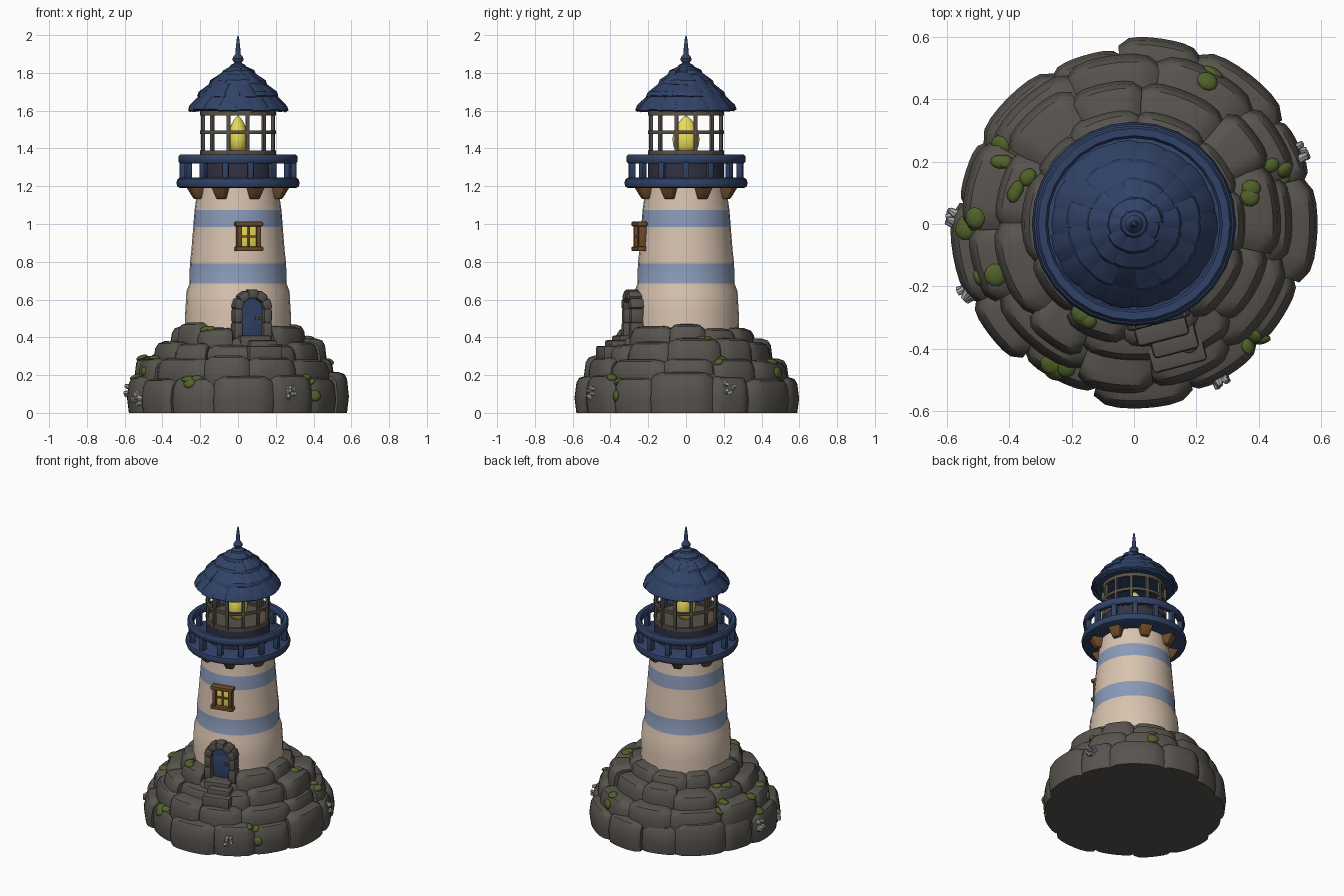
import bpy, bmesh, math, random
from mathutils import Matrix, Vector
from mathutils.bvhtree import BVHTree

if "Cube" in bpy.data.objects:
    bpy.data.objects.remove(bpy.data.objects["Cube"])

random.seed(7)
U = random.uniform
TAU = math.tau


def mat(name, r, g, b):
    m = bpy.data.materials.new(name)
    m.diffuse_color = (r, g, b, 1)
    m.use_nodes = True
    m.node_tree.nodes["Principled BSDF"].inputs["Base Color"].default_value = m.diffuse_color
    return m


ROCK = mat("dark rock", 0.097, 0.088, 0.077)
CREAM = mat("cream plaster", 0.69, 0.55, 0.43)
STRIPE = mat("pale blue stripe", 0.25, 0.32, 0.48)
NAVY = mat("navy blue", 0.03, 0.055, 0.135)
DARK = mat("dark slate", 0.032, 0.032, 0.055)
WOOD = mat("brown wood", 0.16, 0.07, 0.022)
GLOW = mat("lamp yellow", 0.85, 0.75, 0.10)
MOSS = mat("moss green", 0.08, 0.12, 0.022)
METAL = mat("lantern metal", 0.10, 0.085, 0.065)
SHELL = mat("barnacle grey", 0.38, 0.38, 0.40)


def finish(name, bm, *mats, angle=40, rule=None):
    """Turn a bmesh into a named object, smooth but with sharp edges kept."""
    bmesh.ops.recalc_face_normals(bm, faces=bm.faces[:])
    if rule:
        for f in bm.faces:
            f.material_index = rule(f.calc_center_median())
    me = bpy.data.meshes.new(name)
    bm.to_mesh(me)
    bm.free()
    for m in mats:
        me.materials.append(m)
    me.shade_smooth()
    me.set_sharp_from_angle(angle=math.radians(angle))
    ob = bpy.data.objects.new(name, me)
    bpy.context.collection.objects.link(ob)


def sweep(bm, sec, a0=0.0, a1=TAU, k=24, shrink=0.0, drop=0.0, loop=True):
    """Sweep an (r, z) section round z; angle 0 is the front. Ends can be pulled in."""
    full = a1 - a0 > TAU - 1e-4
    rows = []
    for i in range(k + 1):
        t = i / k
        e = abs(2 * t - 1) ** 6
        a = a0 + (a1 - a0) * t
        rows.append([bm.verts.new((r * (1 - shrink * e) * math.sin(a), -r * (1 - shrink * e) * math.cos(a),
                                   z - (drop * e if z > 0.05 else 0))) for r, z in sec])
    n = len(sec)
    for p, q in zip(rows, rows[1:]):
        for j in range(n if loop else n - 1):
            bm.faces.new((p[j], p[(j + 1) % n], q[(j + 1) % n], q[j]))
    if full:
        bmesh.ops.remove_doubles(bm, verts=[v for r in rows for v in r], dist=1e-5)
    else:
        bm.faces.new(rows[0])
        bm.faces.new(rows[-1][::-1])


def lathe(name, sec, m, k=24, loop=False, angle=40):
    bm = bmesh.new()
    sweep(bm, sec, k=k, loop=loop)
    finish(name, bm, m, angle=angle)


def box(bm, loc, size, a=0.0, tilt=0.0, bevel=0.006, taper=1.0):
    """Bevelled box in a frame turned by a round z (local -y points outward)."""
    vs = bmesh.ops.create_cube(bm, size=1)["verts"]
    for v in vs:
        if v.co.z < 0:
            v.co.x *= taper
            v.co.y = 0.5 - (0.5 - v.co.y) * taper
    M = (Matrix.Rotation(a, 4, 'Z') @ Matrix.Translation(loc) @ Matrix.Rotation(tilt, 4, 'Y')
         @ Matrix.Diagonal((*size, 1)))
    bmesh.ops.transform(bm, matrix=M, verts=vs)
    es = list({e for v in vs for e in v.link_edges})
    bmesh.ops.bevel(bm, geom=es, offset=bevel, segments=2, affect='EDGES', profile=0.5)


# rock base: four stepped rings of rounded stones round a solid core, lower by the door
DOOR = math.radians(14.5)
bm = bmesh.new()
sweep(bm, [(0, 0), (0.5, 0), (0.5, 0.15), (0.44, 0.24), (0.38, 0.33), (0.32, 0.39), (0, 0.40)], k=20, loop=False)
for n, rad, top, low in ((13, 0.585, 0.2, 0.0), (11, 0.538, 0.285, 0.12), (11, 0.472, 0.38, 0.2), (10, 0.385, 0.465, 0.3)):
    edges = [(i + U(-0.2, 0.2)) / n * TAU for i in range(n)]
    off = DOOR - TAU / n / 2 if top > 0.4 else U(0, 1)
    for i in range(n):
        a0, a1 = edges[i] + off, (edges[i + 1] if i < n - 1 else edges[0] + TAU) + off
        r, z = rad + U(-0.03, 0.022), top + U(-0.022, 0.018)
        if math.cos((a0 + a1) / 2 - DOOR) > 0.9 and top > 0.3:
            z = min(z, top - 0.065 if top > 0.4 else top - 0.02)
        inner = rad - 0.22
        sec = [(inner, low), (r - 0.01, low), (r, low + (z - low) * 0.4), (r - 0.01, z - 0.035),
               (r - 0.025, z - 0.01), (r - 0.055, z), (inner, z + 0.006)]
        sweep(bm, sec, a0 - 0.012, a1 + 0.012, 8, 0.045, 0.018)
bmesh.ops.recalc_face_normals(bm, faces=bm.faces[:])
tree = BVHTree.FromBMesh(bm)
finish("rock_base", bm, ROCK, angle=38)

# steps up to the door
bm = bmesh.new()
for x, r, z, w in ((0, 0.335, 0.365, 0.17), (0.03, 0.385, 0.34, 0.15), (0.03, 0.43, 0.31, 0.18)):
    box(bm, (x, -r, z), (w, 0.10, 0.09), DOOR, bevel=0.012)
finish("stone_steps", bm, ROCK)

# moss patches and barnacles sitting on the rocks
bm = bmesh.new()
for x, y in ((-.36, .12), (-.43, .22), (-.44, .40), (-.53, 0), (-.47, -.16), (-.24, -.46), (-.16, -.31),
             (.19, -.40), (.38, -.38), (.38, .09), (.47, .17), (.25, .47)):
    for j in range(3):
        p, nrm, _, _ = tree.ray_cast(Vector((x + U(-.03, .03), y + U(-.03, .03), 1)), Vector((0, 0, -1)))
        if p:
            s = U(0.024, 0.038)
            M = (Matrix.Translation(p) @ nrm.to_track_quat('Z', 'Y').to_matrix().to_4x4()
                 @ Matrix.Diagonal((s, s * U(.7, 1), 0.014, 1)))
            bmesh.ops.create_icosphere(bm, subdivisions=2, radius=1, matrix=M)
finish("moss", bm, MOSS)
bm = bmesh.new()
for deg, z in ((30, .10), (-67, .08), (114, .13), (-92, .11)):
    for j in range(6):
        a = math.radians(deg) + U(-.05, .05)
        d = Vector((math.sin(a), -math.cos(a), 0))
        p, nrm, _, _ = tree.ray_cast(d * 2 + Vector((0, 0, z + U(-.03, .03))), -d)
        if p:
            tip = (nrm + d + Vector((U(-.7, .7), U(-.7, .7), U(-.5, .8)))).normalized()
            M = Matrix.Translation(p) @ tip.to_track_quat('Z', 'Y').to_matrix().to_4x4()
            bmesh.ops.create_cone(bm, cap_ends=True, segments=7, radius1=U(.015, .021), radius2=.009, depth=.045, matrix=M)
finish("barnacles", bm, SHELL)

# tower with two painted stripes
bm = bmesh.new()
sweep(bm, [(0, .38), (.283, .38), (.28, .52), (.273, .645), (.257, .685), (.255, .79), (.247, .86), (.237, .985),
           (.23, 1.075), (.222, 1.13), (.217, 1.2), (0, 1.2)], k=28, loop=False)
finish("tower", bm, CREAM, STRIPE,
       rule=lambda c: int(.69 < c.z < .79 or .99 < c.z < 1.07))

# arched stone doorway and door
bm = bmesh.new()
for s in (-1, 1):
    box(bm, (s * .08, -.29, .435), (.05, .08, .09), DOOR, bevel=.012)
    box(bm, (s * .08, -.29, .515), (.046, .075, .078), DOOR, bevel=.012)
for i in range(5):
    t = math.radians(18 + 36 * i)
    box(bm, (.08 * math.cos(t), -.29, .55 + .08 * math.sin(t)), (.048, .08, .056), DOOR, -t, .011)
finish("door_arch", bm, ROCK)
bm = bmesh.new()
box(bm, (0, -.278, .47), (.13, .02, .16), DOOR, bevel=.002)
bmesh.ops.create_cone(bm, cap_ends=True, segments=20, radius1=.065, radius2=.065, depth=.02,
                      matrix=Matrix.Rotation(DOOR, 4, 'Z') @ Matrix.Translation((0, -.278, .55)) @ Matrix.Rotation(math.pi / 2, 4, 'X'))
finish("door", bm, NAVY)
bm = bmesh.new()
box(bm, (.03, -.292, .50), (.022, .014, .016), DOOR, bevel=.003)
finish("door_handle", bm, WOOD)

# window
WIN = math.radians(13)
bm = bmesh.new()
for z in (.868, 1.0):
    box(bm, (0, -.253, z), (.148, .055, .024), WIN)
for x in (-.052, .052):
    box(bm, (x, -.25, .934), (.025, .045, .125), WIN)
box(bm, (0, -.252, .934), (.012, .022, .12), WIN, bevel=.002)
box(bm, (0, -.252, .934), (.1, .022, .012), WIN, bevel=.002)
finish("window_frame", bm, WOOD)
bm = bmesh.new()
box(bm, (0, -.249, .934), (.09, .009, .12), WIN, bevel=.001)
finish("window_panes", bm, GLOW)

# balcony: tapered brackets, deck, posts and rail
bm = bmesh.new()
for i in range(8):
    box(bm, (0, -.238, 1.165), (.08, .09, .065), (i + .5) * TAU / 8, taper=.6)
finish("balcony_brackets", bm, WOOD)
lathe("balcony_deck", [(0, 1.19), (.305, 1.19), (.32, 1.197), (.327, 1.217), (.32, 1.238), (.305, 1.246), (0, 1.246)], NAVY, 28)
bm = bmesh.new()
for i in range(14):
    box(bm, (0, -.293, 1.285), (.034, .034, .10), (i + .5) * TAU / 14, bevel=.008)
finish("railing_posts", bm, NAVY)
lathe("railing_top", [(.275, 1.33), (.283, 1.32), (.307, 1.32), (.315, 1.33), (.315, 1.358), (.307, 1.368), (.283, 1.368), (.275, 1.358)],
      NAVY, 28, True)

# lantern room: drum, floor, cage and lamp
lathe("lantern_drum", [(0, 1.24), (.2, 1.24), (.2, 1.365), (.19, 1.375), (0, 1.375)], DARK, 24)
lathe("lantern_floor", [(0, 1.37), (.186, 1.37), (.186, 1.38), (0, 1.38)], METAL, 24)
bm = bmesh.new()
for z, h in ((1.378, .012), (1.485, .009), (1.587, .012)):
    sweep(bm, [(.183, z - h), (.201, z - h), (.201, z + h), (.183, z + h)], k=24)
for i in range(12):
    box(bm, (0, -.192, 1.485), (.019, .019, .23), (i + .5) * TAU / 12, bevel=.003)
finish("lantern_cage", bm, METAL)
bm = bmesh.new()
sweep(bm, [(0, 1.375), (.045, 1.378), (.066, 1.41), (.072, 1.45), (.063, 1.495), (.045, 1.53), (.022, 1.56), (0, 1.575)], k=16, loop=False)
bmesh.ops.scale(bm, vec=(.75, 1, 1), verts=bm.verts[:])
finish("lamp", bm, GLOW, angle=60)

# roof: solid cone under overlapping shingle rows, then finial
lathe("roof_core", [(0, 1.6), (.24, 1.597), (.252, 1.615), (.19, 1.69), (.12, 1.75), (.05, 1.815), (0, 1.83)], NAVY, 18)
bm = bmesh.new()
for n, r0, z0, r1, z1 in ((18, .27, 1.607, .185, 1.70), (16, .215, 1.677, .13, 1.757), (13, .155, 1.738, .08, 1.805), (9, .095, 1.79, .03, 1.84)):
    off = U(0, 1)
    for i in range(n):
        d, e = U(-.008, .004), U(-.005, .004)
        sweep(bm, [(r0 + d - .012, z0 + e - .008), (r0 + d, z0 + e), (r0 + d - .008, z0 + e + .022), (r1, z1), (r1, z1 - .03)],
              off + i * TAU / n - .004, off + (i + 1) * TAU / n + .004, 3, .012, .003)
finish("roof_shingles", bm, NAVY, angle=30)
lathe("finial", [(0, 1.82), (.048, 1.825), (.04, 1.842), (.018, 1.852), (.028, 1.866), (.03, 1.876), (.022, 1.889),
                 (.013, 1.9), (.012, 1.93), (.006, 1.985), (0, 2.0)], NAVY, 12)
